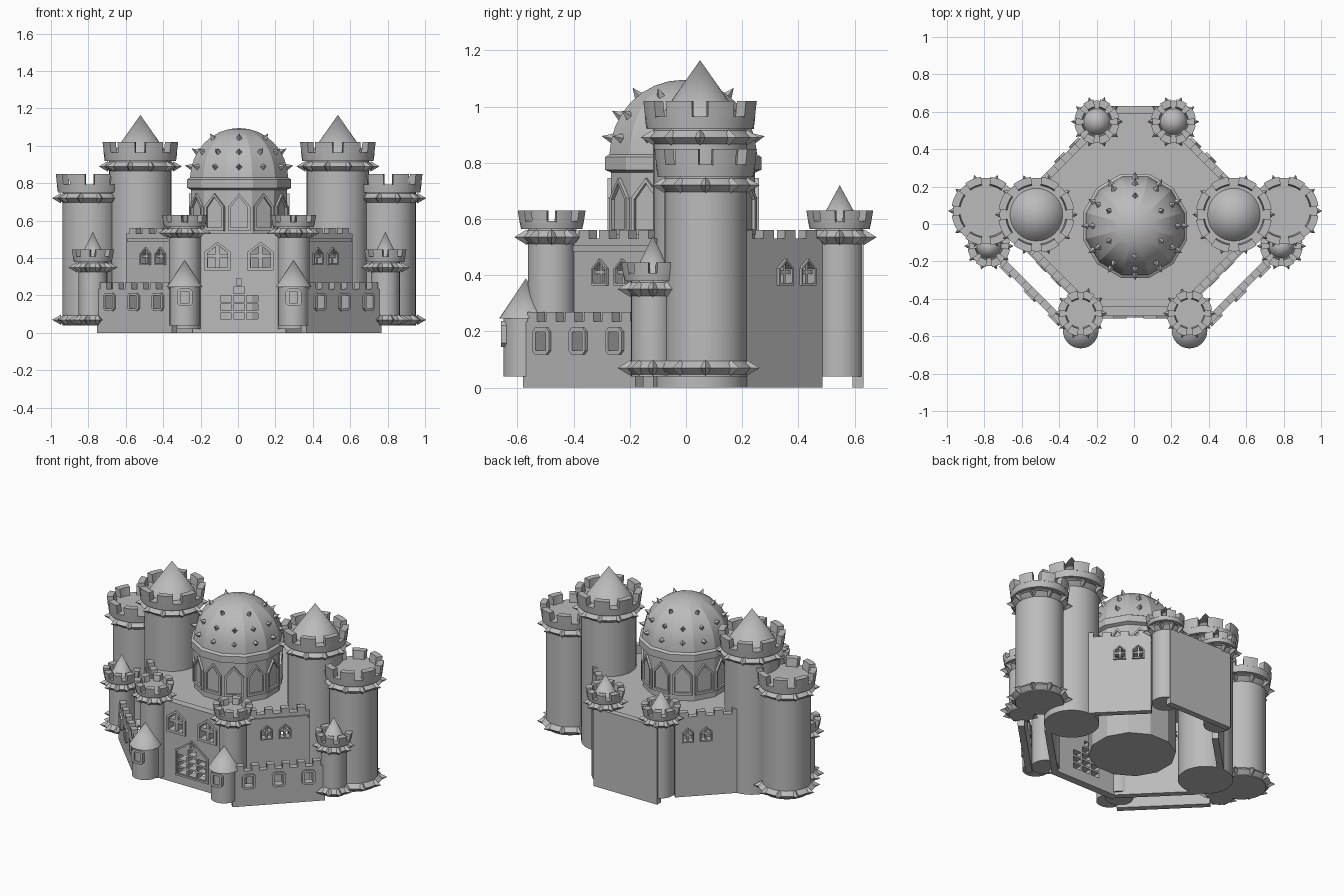
import bpy, bmesh
from math import sin, cos, pi, radians, hypot
from mathutils import Matrix, Vector

cube = bpy.data.objects.get("Cube")
if cube:
    bpy.data.objects.remove(cube)

stone = bpy.data.materials.new("grey_stone")
stone.use_nodes = True
GREY = (0.5, 0.5, 0.5, 1)
stone.diffuse_color = GREY
stone.node_tree.nodes["Principled BSDF"].inputs["Base Color"].default_value = GREY
made = []
MID = .006  # x of the castle's mirror plane


def add_object(name, mesh):
    mesh.materials.clear()
    mesh.materials.append(stone)
    ob = bpy.data.objects.new(name, mesh)
    bpy.context.collection.objects.link(ob)
    made.append(ob)
    return ob


def finish(name, bm, loc):
    bmesh.ops.recalc_face_normals(bm, faces=bm.faces)
    mesh = bpy.data.meshes.new(name)
    bm.to_mesh(mesh)
    bm.free()
    add_object(name, mesh).location = loc


def sweep(bm, prof, a0=0, a1=2 * pi, steps=32):
    """Turn a profile of (radius, height) points; part turns get end caps."""
    full = a1 - a0 > 6.28
    rings = []
    for i in range(steps if full else steps + 1):
        a = a0 + (a1 - a0) * i / steps
        rings.append([bm.verts.new((r * cos(a), r * sin(a), z)) for r, z in prof])
    n = len(prof)
    for i in range(steps):
        p, q = rings[i], rings[(i + 1) % len(rings)]
        for j in range(n - 1 if full else n):
            k = (j + 1) % n
            bm.faces.new((p[j], q[j], q[k], p[k]))
    if not full:
        bm.faces.new(rings[0])
        bm.faces.new(rings[-1])
    bmesh.ops.remove_doubles(bm, verts=[v for ring in rings for v in ring], dist=1e-5)


def spike(bm, radius, angle, z, size, length, tilt=0):
    """A four-sided thorn pointing outward."""
    d = Vector((cos(angle) * cos(tilt), sin(angle) * cos(tilt), sin(tilt)))
    at = d * (radius + length / 2) + Vector((0, 0, z))
    turn = d.to_track_quat('Z', 'Y').to_matrix().to_4x4()
    bmesh.ops.create_cone(bm, cap_ends=True, segments=4, radius1=size, radius2=0,
                          depth=length, matrix=Matrix.Translation(at) @ turn)


def thorn_ring(bm, r, z):
    sweep(bm, [(0, z - .024), (r, z - .024), (r + .027, z), (r, z + .024), (0, z + .024)])
    for i in range(10):
        spike(bm, r + .007, i * pi / 5, z, .028, .048)


def tower(name, x, y, r, z0, zc, top, cone=0, low_ring=False):
    bm = bmesh.new()
    mid = (zc + top) / 2 - .005
    R = r + .03
    sweep(bm, [(0, z0), (r, z0), (r, zc), (R - .006, zc), (R, mid), (0, mid)])
    thorn_ring(bm, r, zc - .03)
    if low_ring:
        thorn_ring(bm, r, .07)
    # flared merlons
    for i in range(8):
        a = (i + .5) * pi / 4
        sweep(bm, [(R - .04, mid - .005), (R, mid - .005), (R + .007, top), (R - .033, top)],
              a - .25, a + .25, 4)
    if cone:
        sweep(bm, [(0, mid - .004), (r * .86, mid - .004), (0, cone)])
    finish(name, bm, (x, y, 0))


def panel(name, outline, holes, thick, matrix):
    """A flat filled outline with holes, given thickness."""
    cu = bpy.data.curves.new(name, 'CURVE')
    cu.dimensions, cu.fill_mode, cu.extrude = '2D', 'BOTH', thick / 2
    for pts in [outline] + holes:
        sp = cu.splines.new('POLY')
        sp.points.add(len(pts) - 1)
        for p, (u, v) in zip(sp.points, pts):
            p.co = (u, v, 0, 1)
        sp.use_cyclic_u = True
    tmp = bpy.data.objects.new(name, cu)
    bpy.context.collection.objects.link(tmp)
    mesh = bpy.data.meshes.new_from_object(tmp.evaluated_get(bpy.context.evaluated_depsgraph_get()))
    bpy.data.objects.remove(tmp)
    add_object(name, mesh).matrix_world = matrix


def facing(p, q, inset=0):
    """Upright frame: local x runs p to q, local z points outward."""
    u = Vector((q[0] - p[0], q[1] - p[1], 0)).normalized()
    n = Vector((u.y, -u.x, 0))
    m = Matrix((u, Vector((0, 0, 1)), n)).transposed().to_4x4()
    m.translation = Vector((p[0], p[1], 0)) - n * inset
    return m


def rect(u, v, w, h):
    return [(u - w, v - h), (u + w, v - h), (u + w, v + h), (u - w, v + h)]


def arch(u, v, w, h):
    return [(u - w, v - h), (u + w, v - h), (u + w, v + h * .3), (u, v + h), (u - w, v + h * .3)]


def octagon(u, v, w, h, c=.015):
    return [(u - w + c, v - h), (u + w - c, v - h), (u + w, v - h + c), (u + w, v + h - c),
            (u + w - c, v + h), (u - w + c, v + h), (u - w, v + h - c), (u - w, v - h + c)]


def cross_lights(u, v, w, h):
    """Four openings left around a cross bar."""
    b = w * .2
    quads = []
    for s in (1, -1):
        quads.append([(u + s * b, v - h), (u + s * w, v - h), (u + s * w, v - b), (u + s * b, v - b)])
        quads.append([(u + s * b, v + b), (u + s * w, v + b), (u + s * w, v + h * .3),
                      (u + s * b, v + h * .85)])
    return quads


def battlement(length, h, rise, count):
    """Wall outline with square merlons along the top."""
    pts = [(0, 0), (length, 0), (length, h)]
    pitch = length / count
    for i in reversed(range(count)):
        a, b = (i + .25) * pitch, (i + .75) * pitch
        pts += [(b, h), (b, h + rise), (a, h + rise), (a, h)]
    return pts + [(0, h)]


def slant_wall(name, s, p, q, h, rise, count, lights, low=False):
    """Battlemented wall from p to q, mirrored when s is -1."""
    length = hypot(q[0] - p[0], q[1] - p[1])
    ends = [(MID + s * p[0], p[1]), (MID + s * q[0], q[1])][::s]
    holes = []
    for u, v, w, t in lights:
        u = u if s > 0 else length - u
        if low:
            inner = rect(u, v, w * .6, t * .7)
            holes.append(inner)
            outer = octagon(u, v, w, t)
        else:
            inner = arch(u, v, w * .8, t * .82)
            holes += cross_lights(u, v, w * .8, t * .82)
            outer = arch(u, v, w, t)
        panel(name + "_window_frame", outer, [inner], .02, facing(*ends, -.002))
    panel(name, battlement(length, h, rise, count), holes, .04, facing(*ends, .02))


# towers, turrets and slanted walls on both sides
for s, tag in ((1, "left"), (-1, "right")):
    tower(tag + "_outer_tower", MID + s * .798, .07, .147, .04, .75, .848, 0, True)
    tower(tag + "_main_tower", MID + s * .528, .05, .167, 0, .92, 1.02, 1.165)
    tower(tag + "_front_tower", MID + s * .291, -.478, .085, .02, .565, .63)
    tower(tag + "_back_tower", MID + s * .205, .547, .083, .04, .565, .63, .72)
    tower(tag + "_side_tower", MID + s * .782, -.118, .077, .04, .38, .445, .54, True)

    bm = bmesh.new()
    sweep(bm, [(0, .04), (.08, .04), (.08, .25), (.095, .245), (0, .388)])
    x = MID + s * .291
    finish(tag + "_turret", bm, (x, -.57, 0))
    panel(tag + "_turret_window", octagon(0, .19, .042, .046), [rect(0, .19, .022, .03)], .03,
          facing((x, -.643), (x + 1, -.643)))

    slant_wall(tag + "_low_wall", s, (.36, -.58), (.76, -.18), .235, .033, 6,
               [(.283 + d, .165, .042, .048) for d in (-.183, 0, .183)], True)
    slant_wall(tag + "_front_slant_wall", s, (.25, -.47), (.605, -.115), .53, .03, 5,
               [(.293 + d, .41, .037, .047) for d in (-.056, .056)])
    slant_wall(tag + "_back_slant_wall", s, (.57, .18), (.265, .485), .53, .03, 4,
               [(.297 + d, .41, .037, .047) for d in (-.056, .056)])

# front wall with lattice gate and two cross windows
a, b = (MID - .25, -.492), (MID + .25, -.492)
holes = []
for row in range(5):
    for col in (-1, 0, 1):
        if row < 3 or col == 0:
            holes.append(rect(.25 + col * .07, .09 + row * .046, .014 if row == 4 else .03, .017))
for c in (-1, 1):
    holes += cross_lights(.25 + c * .115, .41, .052, .06)
    panel("front_window_frame", arch(.25 + c * .115, .41, .07, .077),
          [arch(.25 + c * .115, .41, .053, .06)], .02, facing(a, b, -.002))
panel("front_wall", rect(.25, .265, .25, .265), holes, .05, facing(a, b, .025))
panel("gate_frame", arch(.25, .185, .122, .128), [arch(.25, .185, .108, .116)], .012,
      facing(a, b, -.002))

# plain back wall and roof deck
panel("back_wall", rect(.235, .26, .235, .26), [], .04, facing((MID + .235, .632), (MID - .235, .632), .02))
half = [(.25, -.48), (.6, -.13), (.57, .17), (.23, .51), (.21, .62)]
panel("roof_deck", half + [(-x, y) for x, y in reversed(half)], [], .02,
      Matrix.Translation((MID, 0, .495)))

# twelve-sided drum and thorny dome
bm = bmesh.new()
turn = radians(15)
sweep(bm, [(0, .01), (.265, .01), (.265, .765), (.288, .775), (.288, .82), (.272, .83)]
      + [(.27 * cos(i * pi / 16), .83 + .265 * sin(i * pi / 16)) for i in range(1, 8)]
      + [(0, 1.095)], turn, turn + 2 * pi, 12)
for tilt, count in ((.22, 12), (.55, 12), (.92, 6)):
    for i in range(count):
        spike(bm, .25, i * 2 * pi / count + pi / 2, .83, .022, .047, tilt)
finish("domed_hall", bm, (MID, -.01, 0))

for i in range(12):
    ang = i * pi / 6
    n = Vector((cos(ang), sin(ang)))
    c = n * .257 + Vector((MID, -.01))
    panel("hall_window_frame", arch(0, .645, .06, .1), [arch(0, .645, .046, .083)], .024,
          facing(c, c + Vector((-n.y, n.x))))

# smooth the round surfaces, keep the corners sharp
bpy.ops.object.select_all(action='DESELECT')
for ob in made:
    ob.select_set(True)
bpy.context.view_layer.objects.active = made[0]
bpy.ops.object.shade_smooth_by_angle(angle=radians(13))
